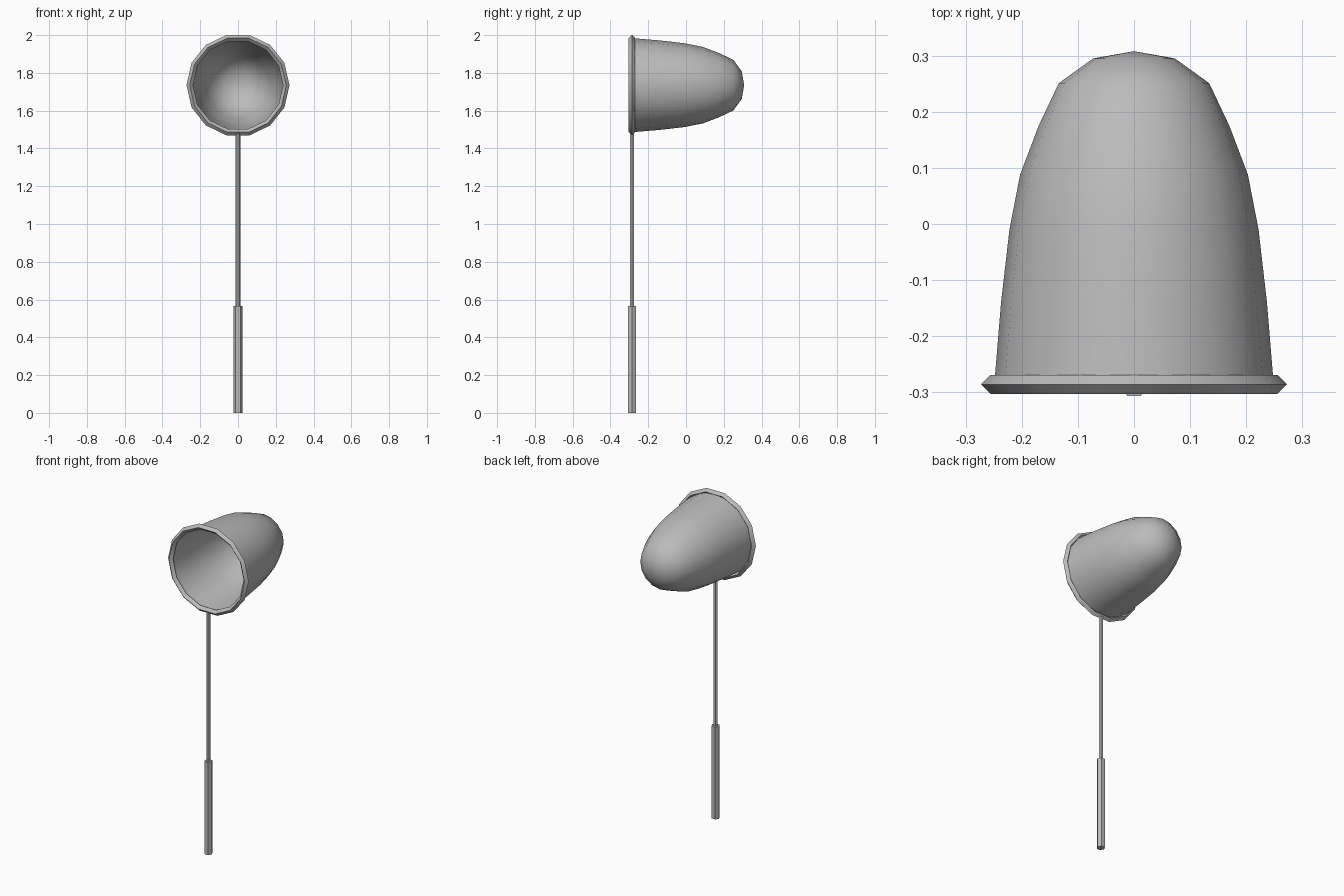
import bpy, bmesh, math

if "Cube" in bpy.data.objects:
    bpy.data.objects.remove(bpy.data.objects["Cube"], do_unlink=True)

RIM_Y, RIM_Z = -0.286, 1.735

grey = bpy.data.materials.new("plain grey")
grey.use_nodes = True
colour = (0.5, 0.5, 0.5, 1)
grey.diffuse_color = colour
grey.node_tree.nodes["Principled BSDF"].inputs["Base Color"].default_value = colour


def lathe(name, profile, sides, closed=False, smooth=False):
    """Revolve (radius, y) points around the horizontal axis of the hoop."""
    bm = bmesh.new()
    rings = []
    for r, y in profile:
        if r == 0:
            rings.append([bm.verts.new((0, y, RIM_Z))] * sides)
            continue
        angles = [2 * math.pi * i / sides for i in range(sides)]
        rings.append([bm.verts.new((r * math.cos(a), y, RIM_Z + r * math.sin(a)))
                      for a in angles])
    pairs = list(zip(rings, rings[1:]))
    if closed:
        pairs.append((rings[-1], rings[0]))
    for a, b in pairs:
        for i in range(sides):
            j = (i + 1) % sides
            bm.faces.new(dict.fromkeys((a[i], a[j], b[j], b[i])))
    bmesh.ops.recalc_face_normals(bm, faces=bm.faces)
    mesh = bpy.data.meshes.new(name)
    bm.to_mesh(mesh)
    bm.free()
    obj = bpy.data.objects.new(name, mesh)
    bpy.context.collection.objects.link(obj)
    finish(obj, smooth)


def rod(name, radius, z0, z1):
    """Upright six-sided rod with a corner pointing along x."""
    bpy.ops.mesh.primitive_cylinder_add(
        vertices=6, radius=radius, depth=z1 - z0,
        location=(0, RIM_Y, (z0 + z1) / 2), rotation=(0, 0, math.pi / 2))
    obj = bpy.context.object
    obj.name = name
    finish(obj)


def finish(obj, smooth=False):
    obj.data.materials.append(grey)
    if smooth:
        bpy.ops.object.select_all(action="DESELECT")
        obj.select_set(True)
        bpy.context.view_layer.objects.active = obj
        bpy.ops.object.shade_smooth_by_angle(angle=math.radians(50))


# Hoop with a diamond cross-section
MAJOR, MINOR = 0.2555, 0.0172
lathe("hoop", [(MAJOR + MINOR, RIM_Y), (MAJOR, RIM_Y + MINOR),
               (MAJOR - MINOR, RIM_Y), (MAJOR, RIM_Y - MINOR)],
      14, closed=True, smooth=True)

# Open net bag tapering to a rounded tip
lathe("net_bag", [(0.249, RIM_Y), (0.237, -0.14), (0.222, -0.01), (0.203, 0.088),
                  (0.170, 0.175), (0.134, 0.251), (0.073, 0.295), (0, 0.308)],
      16, smooth=True)

# Thin shaft and thicker grip
rod("shaft", 0.012, 0.55, 1.485)
rod("handle_grip", 0.024, 0.0, 0.565)
